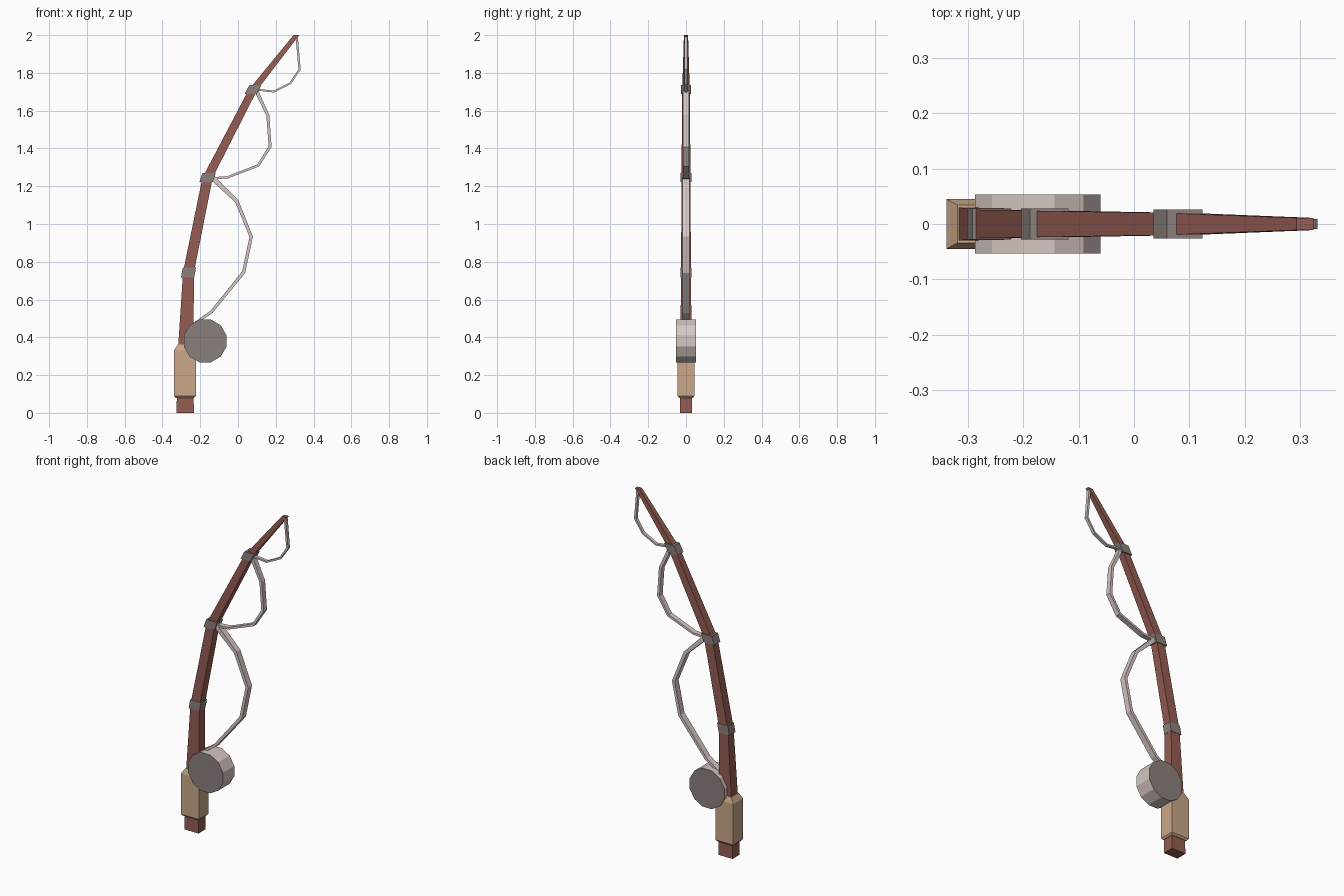
import bpy, bmesh, math
from mathutils import Vector

if "Cube" in bpy.data.objects:
    bpy.data.objects.remove(bpy.data.objects["Cube"])


def srgb(r, g, b):
    def f(c):
        c /= 255
        return c / 12.92 if c <= 0.04045 else ((c + 0.055) / 1.055) ** 2.4
    return (f(r), f(g), f(b), 1)


def material(name, *rgb):
    m = bpy.data.materials.new(name)
    m.diffuse_color = srgb(*rgb)
    m.use_nodes = True
    m.node_tree.nodes["Principled BSDF"].inputs["Base Color"].default_value = m.diffuse_color
    return m


wood = material("reddish wood", 148, 92, 82)
grip = material("tan grip", 202, 168, 138)
metal = material("grey metal", 138, 128, 124)
pale = material("pale line", 214, 199, 195)


def finish(name, bm, *mats):
    bmesh.ops.recalc_face_normals(bm, faces=bm.faces)
    mesh = bpy.data.meshes.new(name)
    bm.to_mesh(mesh)
    bm.free()
    for m in mats:
        mesh.materials.append(m)
    ob = bpy.data.objects.new(name, mesh)
    bpy.context.collection.objects.link(ob)
    return ob


def loft(name, rings, mat):
    """Skin a chain of four-cornered sections and cap both ends."""
    bm = bmesh.new()
    vs = [[bm.verts.new(p) for p in ring] for ring in rings]
    for a, b in zip(vs, vs[1:]):
        for i in range(4):
            j = (i + 1) % 4
            bm.faces.new((a[i], a[j], b[j], b[i]))
    bm.faces.new(vs[0])
    bm.faces.new(vs[-1])
    return finish(name, bm, mat)


def flat(x, z, hx, hy):
    """Horizontal rectangular section."""
    return [(x - hx, -hy, z), (x + hx, -hy, z), (x + hx, hy, z), (x - hx, hy, z)]


def strip(name, pts, hy):
    """Ribbon following x, z, half thickness points."""
    rings = []
    for i, (x, z, t) in enumerate(pts):
        a, b = pts[max(i - 1, 0)], pts[min(i + 1, len(pts) - 1)]
        d = Vector((b[0] - a[0], b[1] - a[1])).normalized() * t
        nx, nz = -d.y, d.x
        rings.append([(x - nx, -hy, z - nz), (x + nx, -hy, z + nz),
                      (x + nx, hy, z + nz), (x - nx, hy, z - nz)])
    return loft(name, rings, pale)


# Bent tapering rod
loft("rod", [flat(-0.28, 0, 0.046, 0.033), flat(-0.276, 0.36, 0.04, 0.03),
             flat(-0.262, 0.745, 0.029, 0.026), flat(-0.161, 1.246, 0.027, 0.024),
             flat(0.079, 1.71, 0.023, 0.02), flat(0.309, 2.0, 0.015, 0.011)], wood)

# Grip with chamfered ends
loft("handle_grip", [flat(-0.281, 0.08, 0.049, 0.036), flat(-0.281, 0.09, 0.058, 0.045),
                     flat(-0.281, 0.33, 0.058, 0.045), flat(-0.279, 0.362, 0.04, 0.034)], grip)

# Guide rings, sheared along the rod
for i, (x0, z0, x1, z1, h, hy) in enumerate([
        (-0.267, 0.717, -0.257, 0.77, 0.035, 0.028),
        (-0.169, 1.222, -0.153, 1.27, 0.035, 0.028),
        (0.067, 1.687, 0.092, 1.735, 0.032, 0.026)]):
    loft(f"guide_ring_{i + 1}", [flat(x0, z0, h, hy), flat(x1, z1, h, hy)], metal)

# Reel drum with grey side plates
bm = bmesh.new()
n, r = 12, 0.117
caps = []
for y in (-0.053, 0.053):
    caps.append([bm.verts.new((-0.174 + r * math.cos((k + 0.5) * math.tau / n), y,
                               0.381 + r * math.sin((k + 0.5) * math.tau / n)))
                 for k in range(n)])
for c in caps:
    bm.faces.new(c).material_index = 1
for k in range(n):
    j = (k + 1) % n
    bm.faces.new((caps[0][k], caps[0][j], caps[1][j], caps[1][k]))
finish("reel", bm, pale, metal)

# Sagging line in three loops
strip("line_lower", [(-0.235, 0.47, 0.006), (-0.14, 0.535, 0.008), (0.03, 0.745, 0.009),
                     (0.07, 0.933, 0.009), (-0.006, 1.12, 0.01), (-0.135, 1.245, 0.014)], 0.018)
strip("line_middle", [(-0.14, 1.242, 0.006), (-0.055, 1.247, 0.006), (0.107, 1.31, 0.007),
                      (0.17, 1.41, 0.008), (0.158, 1.575, 0.008), (0.095, 1.71, 0.01)], 0.015)
strip("line_upper", [(0.09, 1.712, 0.005), (0.19, 1.701, 0.005), (0.276, 1.744, 0.005),
                     (0.326, 1.818, 0.006), (0.311, 1.99, 0.006)], 0.009)
